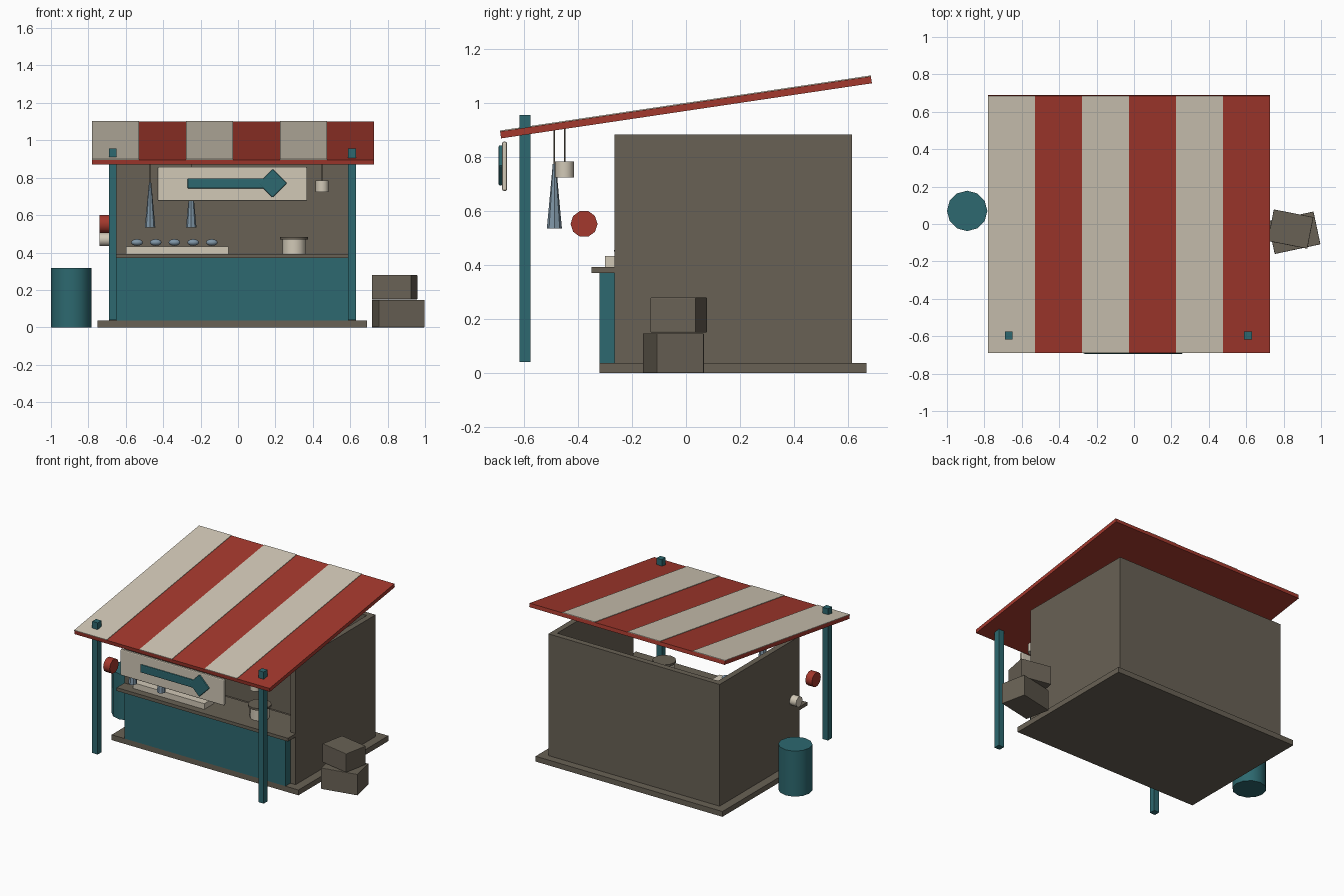
import bpy
import math

cube = bpy.data.objects.get("Cube")
if cube:
    bpy.data.objects.remove(cube, do_unlink=True)


def material(name, rgb):
    m = bpy.data.materials.new(name)
    m.use_nodes = True
    m.diffuse_color = (*rgb, 1)
    m.node_tree.nodes["Principled BSDF"].inputs["Base Color"].default_value = (*rgb, 1)
    return m


CREAM = material("cream", (0.64, 0.58, 0.47))
RED = material("red", (0.37, 0.04, 0.026))
TEAL = material("teal", (0.026, 0.14, 0.16))
STONE = material("stone brown", (0.14, 0.12, 0.09))
STEEL = material("steel blue", (0.21, 0.30, 0.38))


def finish(name, mat, bevel=0.0):
    ob = bpy.context.object
    ob.name = name
    ob.data.materials.append(mat)
    if bevel:
        mod = ob.modifiers.new("Bevel", "BEVEL")
        mod.width = bevel
        mod.segments = 2
    return ob


def box(name, mat, x, y, z, bevel=0.0, rot=(0, 0, 0)):
    """Box from (low, high) ranges, turned about its centre."""
    ranges = (x, y, z)
    bpy.ops.mesh.primitive_cube_add(size=1, location=[(a + b) / 2 for a, b in ranges])
    bpy.context.object.scale = [b - a for a, b in ranges]
    bpy.ops.object.transform_apply(location=False, rotation=False, scale=True)
    bpy.context.object.rotation_euler = rot
    return finish(name, mat, bevel)


def rod(name, mat, centre, r1, length, sides=12, r2=None, axis="z", smooth=True):
    """Cylinder or tapered cone along x or z."""
    bpy.ops.mesh.primitive_cone_add(
        vertices=sides, radius1=r1, radius2=r1 if r2 is None else r2, depth=length,
        location=centre, rotation=(0, math.pi / 2 if axis == "x" else 0, 0))
    if smooth:
        bpy.ops.object.shade_smooth_by_angle(angle=math.radians(40))
    return finish(name, mat)


# Plinth and open-fronted walls
W0, W1, T = -0.69, 0.63, 0.04
box("plinth", STONE, (-0.75, 0.69), (-0.32, 0.67), (0, 0.037))
box("right_wall", STONE, (W0, W0 + T), (-0.265, 0.615), (0.037, 0.885))
box("left_wall", STONE, (W1 - T, W1), (-0.265, 0.615), (0.037, 0.885))
box("back_wall", STONE, (W0 + T, W1 - T), (0.575, 0.615), (0.037, 0.885))

# Counter
box("counter_front", TEAL, (W0 + T, W1 - T), (-0.32, -0.26), (0.037, 0.37))
box("countertop", STONE, (W0, W1), (-0.35, -0.06), (0.37, 0.393))

# Awning posts
for side, x in (("right", -0.67), ("left", 0.61)):
    box(side + "_post", TEAL, (x - 0.021, x + 0.021), (-0.618, -0.576), (0.04, 0.957))

# Sloping awning with cream stripes laid on the red slab
slope = math.radians(8.45)
A0, STRIPE, HALF, MID = -0.78, 0.251, 0.695, 0.985
box("awning", RED, (A0, A0 + 6 * STRIPE), (-HALF, HALF), (MID - 0.013, MID + 0.013),
    rot=(slope, 0, 0))
lift = 0.0145
for i in range(3):
    x = A0 + 2 * i * STRIPE
    y, z = -lift * math.sin(slope), MID + lift * math.cos(slope)
    box(f"awning_stripe_{i + 1}", CREAM, (x, x + STRIPE), (y - HALF, y + HALF),
        (z - 0.002, z + 0.002), rot=(slope, 0, 0))

# Hanging sign with an arrow
box("sign_board", CREAM, (-0.43, 0.37), (-0.682, -0.663), (0.675, 0.858), bevel=0.007)
box("arrow_shaft", TEAL, (-0.27, 0.16), (-0.694, -0.68), (0.742, 0.797), bevel=0.006)
box("arrow_head", TEAL, (0.131, 0.239), (-0.695, -0.68), (0.716, 0.824), bevel=0.005,
    rot=(0, math.pi / 4, 0))

# Goods hanging from the awning
for i, x in enumerate((-0.47, -0.25)):
    rod(f"hanging_cone_{i + 1}", STEEL, (x, -0.488, 0.655), 0.028, 0.24, 8, 0.006, smooth=False)
    rod(f"cone_string_{i + 1}", STONE, (x, -0.488, 0.84), 0.003, 0.14, 6)
rod("hanging_cup", CREAM, (0.45, -0.45, 0.754), 0.035, 0.06)
rod("cup_string", STONE, (0.45, -0.45, 0.847), 0.003, 0.13, 6)

# Tray of small goods
box("tray", CREAM, (-0.6, -0.05), (-0.3, -0.195), (0.393, 0.433))
for i in range(5):
    bpy.ops.mesh.primitive_uv_sphere_add(segments=10, ring_count=6, radius=1,
                                         location=(-0.54 + 0.1 * i, -0.245, 0.454))
    bpy.context.object.scale = (0.033, 0.022, 0.018)
    bpy.ops.object.shade_smooth_by_angle(angle=math.radians(40))
    finish(f"tray_item_{i + 1}", STEEL)

# Pot with lid
rod("pot", CREAM, (0.3, -0.19, 0.432), 0.063, 0.078)
rod("pot_lid", STONE, (0.3, -0.19, 0.477), 0.075, 0.014)

# Round fittings beside the right wall
rod("red_drum", RED, (-0.715, -0.378, 0.553), 0.05, 0.05, 10, axis="x")
rod("cream_drum", CREAM, (-0.715, -0.19, 0.47), 0.036, 0.05, 10, axis="x")

# Barrel and stacked crates on the ground
rod("barrel", TEAL, (-0.892, 0.07, 0.158), 0.108, 0.317)
for name, cx, cy, w, d, z, turn in (
        ("lower_crate", 0.856, -0.047, 0.25, 0.179, (0, 0.147), 12),
        ("upper_crate", 0.837, -0.027, 0.216, 0.172, (0.15, 0.28), -11)):
    box(name, STONE, (cx - w / 2, cx + w / 2), (cy - d / 2, cy + d / 2), z,
        bevel=0.003, rot=(0, 0, math.radians(turn)))
